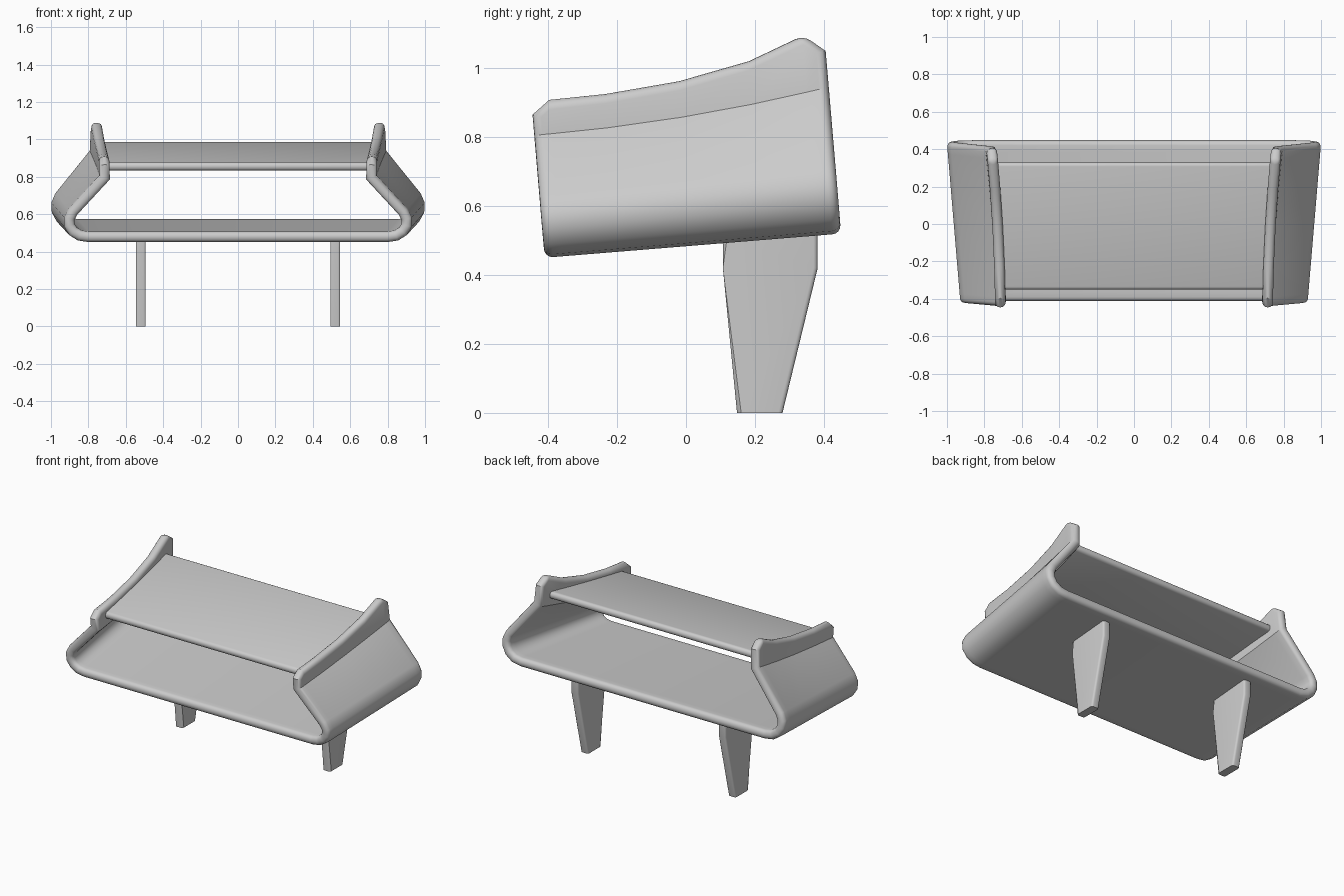
import bpy, bmesh, math

if "Cube" in bpy.data.objects:
    bpy.data.objects.remove(bpy.data.objects["Cube"])

grey = bpy.data.materials.new("light grey")
grey.diffuse_color = (0.6, 0.6, 0.6, 1)
grey.use_nodes = True
grey.node_tree.nodes["Principled BSDF"].inputs["Base Color"].default_value = grey.diffuse_color


def finish(name, bm, thick=0, bevel=0.0, segs=4, limit=60):
    """Turn a bmesh into a named, rounded, smooth-shaded object."""
    bmesh.ops.recalc_face_normals(bm, faces=bm.faces)
    me = bpy.data.meshes.new(name)
    bm.to_mesh(me)
    bm.free()
    me.materials.append(grey)
    ob = bpy.data.objects.new(name, me)
    bpy.context.collection.objects.link(ob)
    if thick:
        m = ob.modifiers.new("thickness", 'SOLIDIFY')
        m.thickness, m.offset, m.use_even_offset = thick, 0, True
    if bevel:
        m = ob.modifiers.new("round edges", 'BEVEL')
        m.width, m.segments = bevel, segs
        m.limit_method, m.angle_limit = 'ANGLE', math.radians(limit)
        m.use_clamp_overlap = False
    bpy.ops.object.select_all(action='DESELECT')
    ob.select_set(True)
    bpy.context.view_layer.objects.active = ob
    bpy.ops.object.convert(target='MESH')
    bpy.ops.object.shade_smooth_by_angle(angle=math.radians(32))
    return ob


def prism(outline, x0, x1):
    """Extrude a (y, z) outline along x; x0 and x1 map a y to an end position."""
    bm = bmesh.new()
    a = [bm.verts.new((x0(y), y, z)) for y, z in outline]
    b = [bm.verts.new((x1(y), y, z)) for y, z in outline]
    bm.faces.new(a)
    bm.faces.new(b[::-1])
    n = len(outline)
    for i in range(n):
        j = (i + 1) % n
        bm.faces.new((a[i], b[i], b[j], a[j]))
    return bm


# shell: floor, rounded lower corners, inward-leaning walls and upright flaps
front = [(.80, .478), (.845, .485), (.88, .507), (.90, .54), (.90, .575), (.88, .612)]
back = [(.86, .548), (.91, .556), (.95, .583), (.97, .62), (.972, .66), (.955, .70)]
stations = [(0, .865), (.06, .908), (.25, .925), (.5, .962),
            (.74, 1.02), (.93, 1.095), (1, 1.05)]   # position, flap top height


def half_profile(t, top):
    pts = [(a[0] + (b[0] - a[0]) * t, a[1] + (b[1] - a[1]) * t)
           for a, b in zip(front, back)]
    pts.append((.713 + .01 * t + .045 * t * t, .795 + .065 * t + .075 * t * t))
    pts.append((.715 + .01 * t + .035 * t * t, top))
    return pts


bm = bmesh.new()
rows = []
for t, top in stations:
    half = half_profile(t, top)
    full = [(-x, z) for x, z in reversed(half)] + half
    zb = .45 + .07 * t
    rows.append([bm.verts.new((x, -.41 + .86 * t - .085 * (z - zb), z))
                 for x, z in full])
for r, s in zip(rows, rows[1:]):
    for i in range(len(r) - 1):
        bm.faces.new((r[i], r[i + 1], s[i + 1], s[i]))
finish("shell", bm, thick=.056, bevel=.025)


# shelf: sloping board between the two flaps
def shelf_end(y):
    t = (y + .43) / .86
    return .713 + .01 * t + .038 * t * t


shelf = [(-.348, .831), (.333, .946), (.327, .990), (-.354, .875)]
finish("shelf", prism(shelf, lambda y: -shelf_end(y), shelf_end), bevel=.02)

# legs: two tapered plates under the rear of the floor
leg = [(.148, 0), (.28, 0), (.382, .42), (.382, .53), (.107, .505), (.107, .42)]
for side, label in ((-1, "left"), (1, "right")):
    bm = prism(leg, lambda y: side * .52 - .026, lambda y: side * .52 + .026)
    # round only the long upright edges, keeping the foot flat
    edges = [e for e in bm.edges
             if abs(e.verts[0].co.x - e.verts[1].co.x) < .001
             and abs(e.verts[0].co.z - e.verts[1].co.z) > .05]
    bmesh.ops.bevel(bm, geom=edges, offset=.012, segments=3, profile=.5,
                    affect='EDGES')
    finish(label + "_leg", bm)
